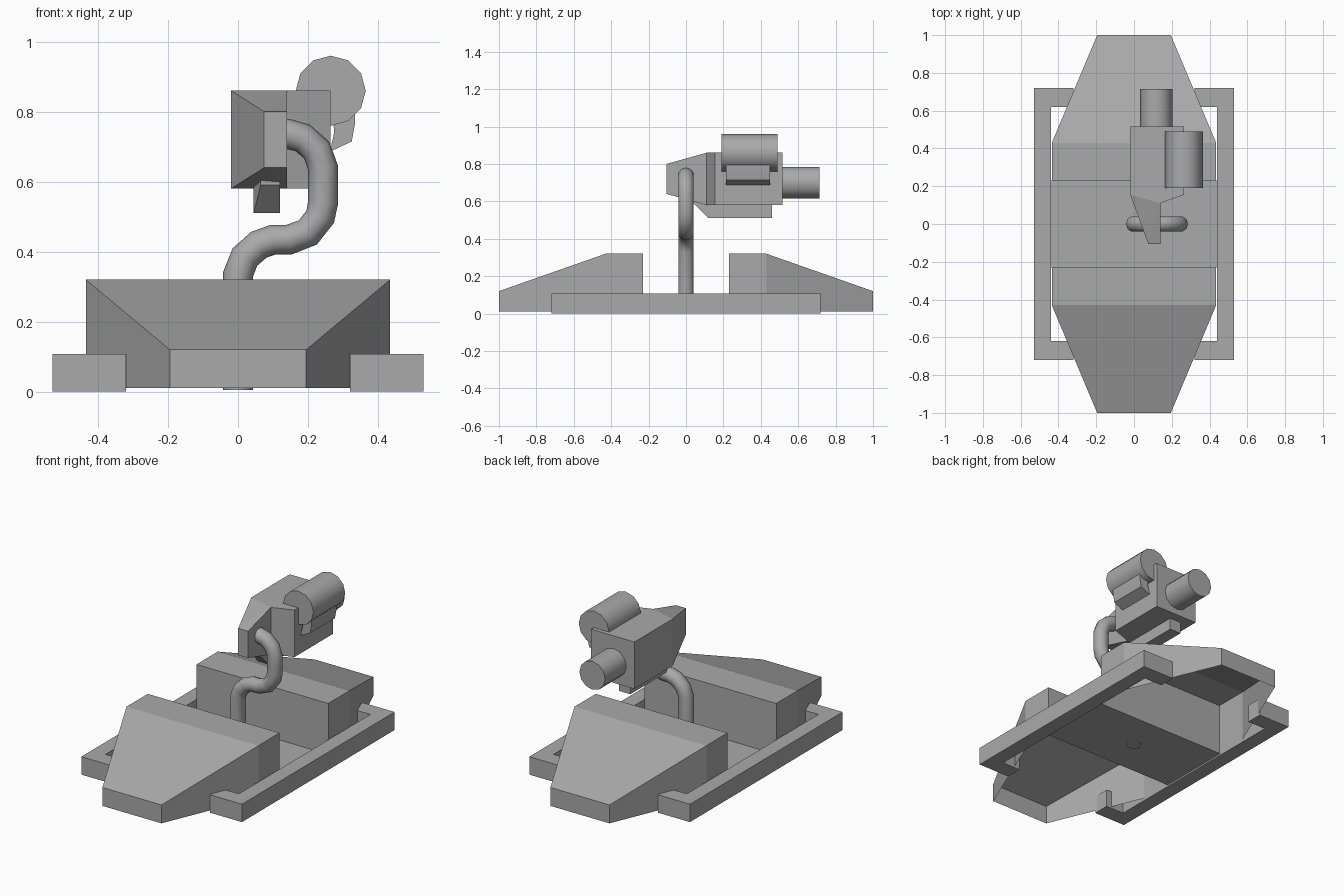
import bpy
import bmesh
import math
from mathutils import Matrix

cube = bpy.data.objects.get("Cube")
if cube:
    bpy.data.objects.remove(cube, do_unlink=True)

grey = bpy.data.materials.new("plain_grey")
grey.use_nodes = True
grey.diffuse_color = (0.4, 0.4, 0.4, 1)
grey.node_tree.nodes["Principled BSDF"].inputs["Base Color"].default_value = (0.4, 0.4, 0.4, 1)


def finish(name, bm):
    mesh = bpy.data.meshes.new(name)
    bm.to_mesh(mesh)
    bm.free()
    mesh.materials.append(grey)
    obj = bpy.data.objects.new(name, mesh)
    bpy.context.collection.objects.link(obj)
    return obj


def smooth(obj):
    bpy.ops.object.select_all(action="DESELECT")
    obj.select_set(True)
    bpy.context.view_layer.objects.active = obj
    bpy.ops.object.shade_smooth_by_angle(angle=math.radians(50))


def convex(name, points, open_bottom=False):
    """Flat-faced convex solid spanning the given corners."""
    bm = bmesh.new()
    for p in points:
        bm.verts.new(p)
    bmesh.ops.convex_hull(bm, input=bm.verts)
    bmesh.ops.dissolve_limit(bm, angle_limit=0.02, verts=bm.verts, edges=bm.edges)
    bmesh.ops.recalc_face_normals(bm, faces=bm.faces)
    if open_bottom:
        low = [f for f in bm.faces if f.normal.z < -0.9]
        bmesh.ops.delete(bm, geom=low, context="FACES")
    return finish(name, bm)


def prism(name, outline, low, high, axis="z"):
    """Extrude an outline along z, or an xz outline along y."""
    bm = bmesh.new()
    place = (lambda a, b: (a, b, low)) if axis == "z" else (lambda a, b: (a, low, b))
    face = bm.faces.new([bm.verts.new(place(a, b)) for a, b in outline])
    moved = bmesh.ops.extrude_face_region(bm, geom=[face])["geom"]
    step = (0, 0, high - low) if axis == "z" else (0, high - low, 0)
    bmesh.ops.translate(bm, vec=step, verts=[v for v in moved if isinstance(v, bmesh.types.BMVert)])
    bmesh.ops.recalc_face_normals(bm, faces=bm.faces)
    return finish(name, bm)


def drum(name, x, z, radius, y0, y1):
    """Twelve-sided cylinder lying along y."""
    bm = bmesh.new()
    bmesh.ops.create_cone(bm, cap_ends=True, segments=12, radius1=radius, radius2=radius,
                          depth=y1 - y0,
                          matrix=Matrix.Translation((x, (y0 + y1) / 2, z)) @ Matrix.Rotation(math.pi / 2, 4, "X"))
    smooth(finish(name, bm))


# Tapered hull covers, open underneath
for end, label in ((-1, "front"), (1, "back")):
    corners = []
    for half, y, top in ((0.435, 0.23, 0.32), (0.435, 0.43, 0.32), (0.195, 1.0, 0.12)):
        corners += [(s * half, end * y, z) for s in (-1, 1) for z in (0.01, top)]
    convex(label + "_hull", corners, open_bottom=True)

# Side rails with inward end tabs
for s, label in ((1, "left"), (-1, "right")):
    half = [(0.32, 0.72), (0.53, 0.72), (0.53, -0.72), (0.32, -0.72),
            (0.32, -0.62), (0.44, -0.62), (0.44, 0.62), (0.32, 0.62)]
    prism(label + "_rail", [(s * x, y) for x, y in half], 0, 0.107)

# Thin deck between the hulls
prism("deck", [(-0.44, -0.23), (0.44, -0.23), (0.44, 0.23), (-0.44, 0.23)], 0.01, 0.016)

# Curved neck
curve = bpy.data.curves.new("neck_path", "CURVE")
curve.dimensions = "3D"
curve.bevel_depth = 0.043
curve.bevel_resolution = 3
curve.use_fill_caps = True
path = [(0, 0.005), (0, 0.335), (0.02, 0.385), (0.06, 0.42), (0.1, 0.434), (0.145, 0.434),
        (0.2, 0.455), (0.235, 0.5), (0.243, 0.54), (0.243, 0.64), (0.225, 0.69),
        (0.185, 0.725), (0.14, 0.737), (0.1, 0.737)]
spline = curve.splines.new("POLY")
spline.points.add(len(path) - 1)
for point, (x, z) in zip(spline.points, path):
    point.co = (x, 0, z, 1)
source = bpy.data.objects.new("neck_path", curve)
bpy.context.collection.objects.link(source)
bpy.context.view_layer.update()
bm = bmesh.new()
bm.from_mesh(source.to_mesh())
source.to_mesh_clear()
bpy.data.objects.remove(source, do_unlink=True)
smooth(finish("neck", bm))

# Head body and tapered nose
prism("head_body", [(-0.02, 0.155), (0.14, 0.11), (0.265, 0.155), (0.265, 0.515), (-0.02, 0.515)],
      0.58, 0.86)
convex("head_nose", [(x, -0.105, z) for x in (0.075, 0.14) for z in (0.64, 0.8)]
       + [(x, y, z) for x, y in ((-0.02, 0.155), (0.14, 0.11)) for z in (0.58, 0.86)])

# Keel under the head
convex("head_keel", [(0.065, 0.04, 0.59), (0.065, 0.04, 0.61), (0.12, 0.04, 0.59), (0.12, 0.04, 0.61)]
       + [(x, y, z) for x in (0.045, 0.12) for y, z in ((0.12, 0.51), (0.12, 0.6), (0.46, 0.51), (0.46, 0.6))])

# Rear barrel, side drum and the bracket below it
drum("rear_barrel", 0.118, 0.7, 0.085, 0.515, 0.715)
drum("side_drum", 0.265, 0.86, 0.1, 0.19, 0.49)
smooth(prism("drum_bracket", [(0.275, 0.74), (0.262, 0.685), (0.325, 0.715), (0.335, 0.77),
                              (0.335, 0.83), (0.27, 0.8)], 0.215, 0.45, axis="y"))
